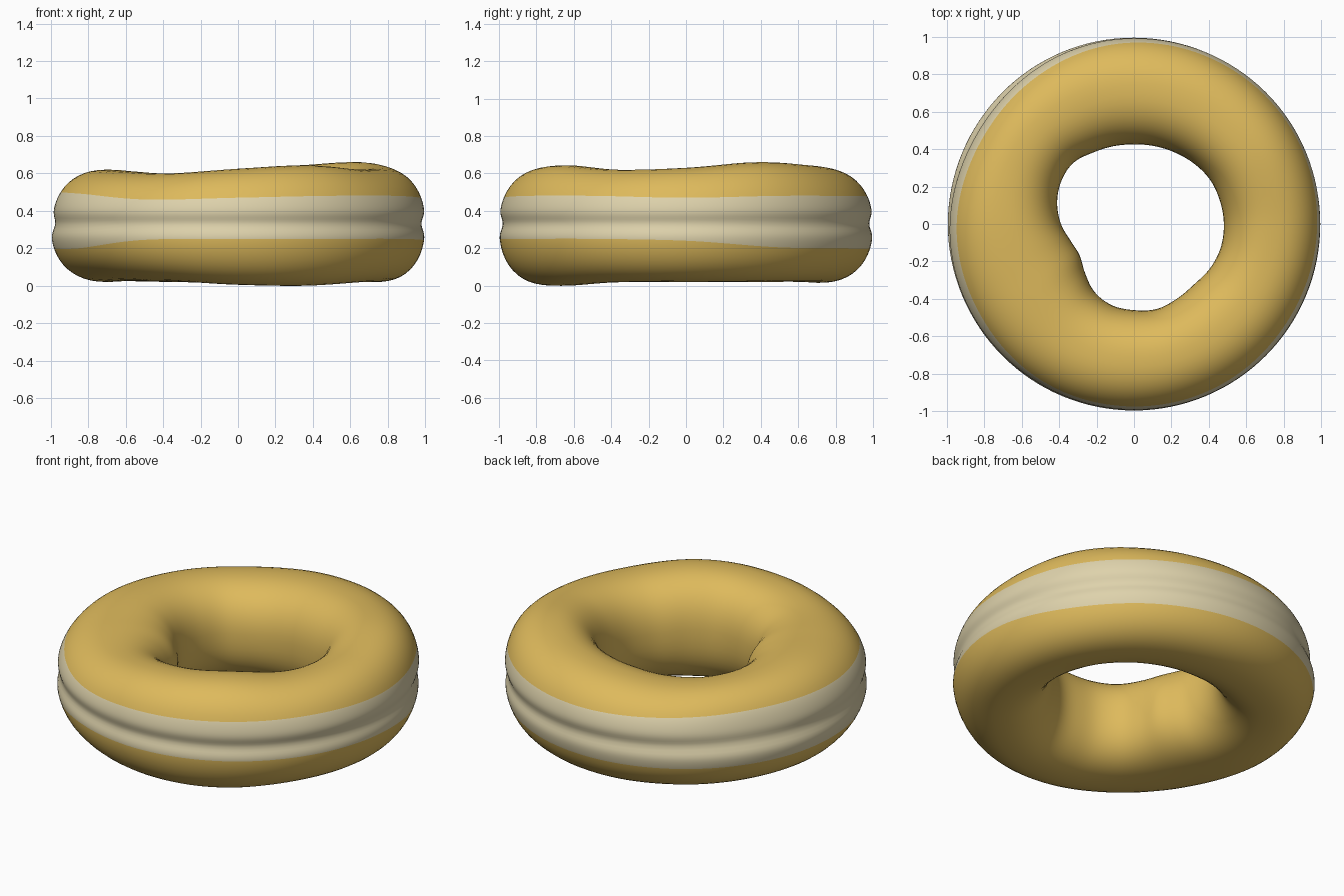
import bpy, math

if "Cube" in bpy.data.objects:
    bpy.data.objects.remove(bpy.data.objects["Cube"])

# Hand-read measurements around the ring, one per equal step of angle from +x
INNER = [.48, .475, .47, .455, .44, .43, .425, .43, .44, .46, .45, .425,
         .39, .35, .335, .37, .42, .45, .46, .47, .46, .455, .47, .48]
TOP = [.63, .66, .645, .625, .60, .608, .62, .61, .60, .625, .643, .62]
BOTTOM = [.02, .02, .02, .015, .02, .025, .02, .028, .025, .005, .0, .018]
BAND_TOP = [.47, .48, .48, .48, .49, .50, .50, .49, .46, .47, .48, .48]
BAND_LOW = [.24, .205, .20, .20, .20, .20, .20, .20, .245, .25, .25, .25]


def around(table, t):
    """Smooth periodic interpolation; t runs 0..1 around the ring."""
    n = len(table)
    i, f = int(t * n), t * n - int(t * n)
    a, b, c, d = (table[(i + k) % n] for k in (-1, 0, 1, 2))
    return b + .5 * f * (c - a + f * (2*a - 5*b + 4*c - d + f * (3*(b - c) + d - a)))


def spow(v, e):
    return math.copysign(abs(v) ** e, v)


def material(name, rgb):
    m = bpy.data.materials.new(name)
    m.diffuse_color = (*rgb, 1)
    m.use_nodes = True
    m.node_tree.nodes["Principled BSDF"].inputs["Base Color"].default_value = m.diffuse_color
    return m


SEG, BAND, REST, N = 128, 20, 44, 2.3
ROWS = BAND + REST
verts, faces, mats = [], [], []
for s in range(SEG):
    t = s / SEG
    th = t * math.tau
    inner, top, low = around(INNER, t), around(TOP, t), around(BOTTOM, t)
    zc, b = (top + low) / 2, (top - low) / 2
    rc, a = (1 + inner) / 2, (1 - inner) / 2
    # section angles at the pale band's edges, so the colour edge follows the mesh
    hi, lo = (math.asin(spow((around(e, t) - zc) / b, N / 2)) for e in (BAND_TOP, BAND_LOW))
    dent = .03 * math.exp(-((th - 2.6) / .5) ** 2)
    for j in range(ROWS):
        if j < BAND:
            p = lo + (hi - lo) * j / BAND
        else:
            p = hi + (math.tau + lo - hi) * (j - BAND) / REST
        r = rc + a * spow(math.cos(p), 2 / N)
        z = zc + b * spow(math.sin(p), 2 / N)
        if math.cos(p) > 0:
            # waist groove and the slightly pushed-in upper left side
            r -= .02 * math.exp(-((z - .33) / .045) ** 2)
            r -= dent * math.cos(p) / (1 + math.exp(-(z - .34) / .03))
        verts.append((r * math.cos(th), r * math.sin(th), z))
        k = (j + 1) % ROWS
        s2 = (s + 1) % SEG
        faces.append((s * ROWS + j, s2 * ROWS + j, s2 * ROWS + k, s * ROWS + k))
        mats.append(1 if j < BAND else 0)

# Doughnut ring with pale band
mesh = bpy.data.meshes.new("doughnut")
mesh.from_pydata(verts, [], faces)
mesh.materials.append(material("golden dough", (.73, .49, .107)))
mesh.materials.append(material("pale band", (.73, .645, .41)))
mesh.polygons.foreach_set("material_index", mats)
mesh.polygons.foreach_set("use_smooth", [True] * len(faces))
mesh.update()
bpy.context.collection.objects.link(bpy.data.objects.new("doughnut", mesh))
